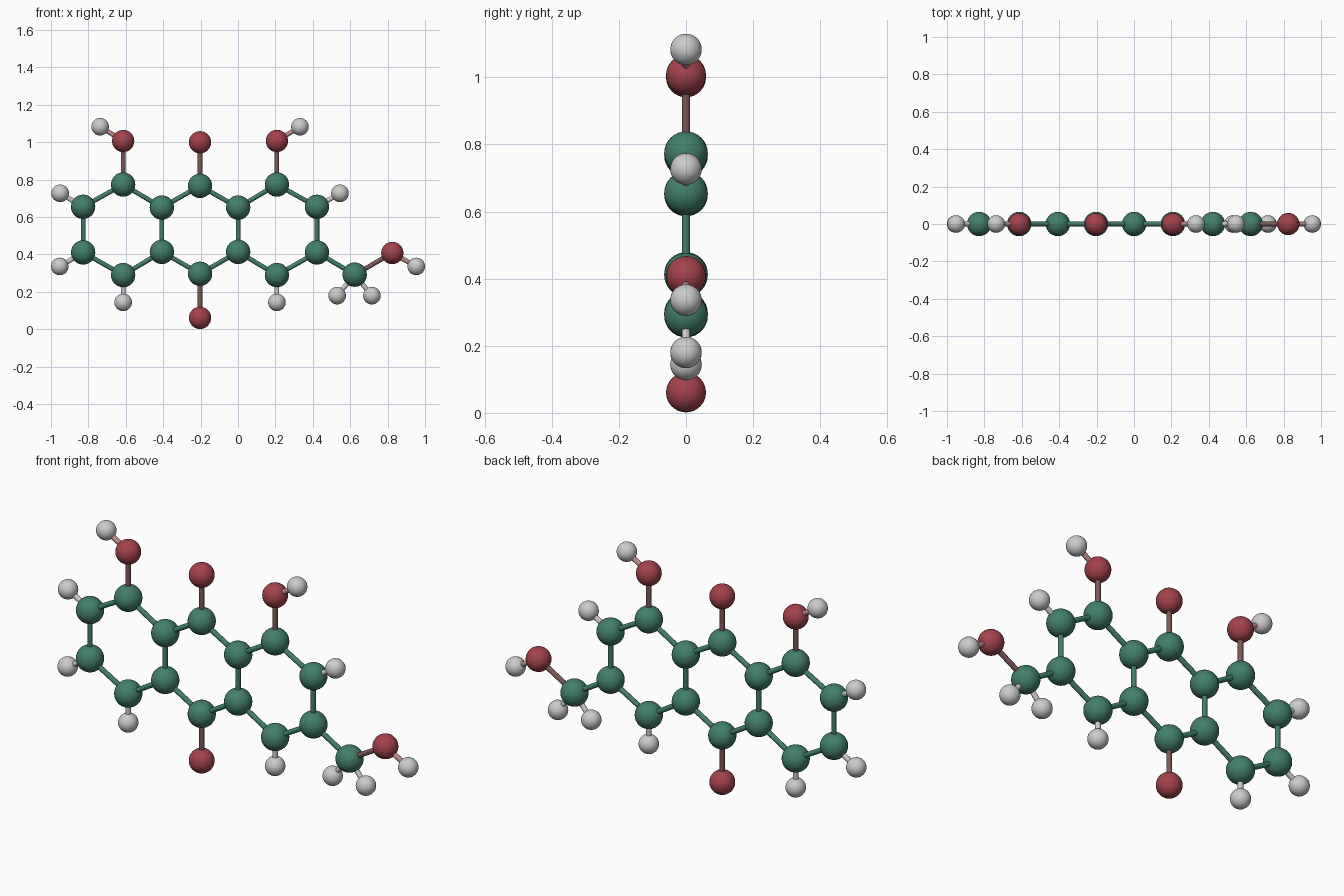
import bpy
from mathutils import Vector

if "Cube" in bpy.data.objects:
    bpy.data.objects.remove(bpy.data.objects["Cube"])

AXIS = -0.203  # x of the mirror line of the three fused rings
RADIUS = {"carbon": 0.065, "oxygen": 0.0595, "hydrogen": 0.047}
BOND_RADIUS = 0.0125


def material(name, rgb):
    m = bpy.data.materials.new(name)
    m.diffuse_color = (*rgb, 1)
    m.use_nodes = True
    m.node_tree.nodes["Principled BSDF"].inputs["Base Color"].default_value = m.diffuse_color
    return m


GREEN = material("green", (0.055, 0.21, 0.145))
RED = material("red", (0.37, 0.055, 0.07))
BROWN = material("brown", (0.20, 0.10, 0.095))
PINK = material("pink", (0.50, 0.26, 0.26))
ATOM_MAT = {"carbon": GREEN, "oxygen": RED, "hydrogen": None}
BOND_MAT = {("carbon", "carbon"): GREEN, ("carbon", "oxygen"): BROWN,
            ("hydrogen", "oxygen"): PINK, ("carbon", "hydrogen"): None}

atoms = []


def finish(name, mat):
    ob = bpy.context.object
    ob.name = name
    if mat:
        ob.data.materials.append(mat)
    bpy.ops.object.shade_smooth_by_angle()


def atom(kind, x, z):
    p = Vector((x, 0, z))
    bpy.ops.mesh.primitive_uv_sphere_add(segments=32, ring_count=16, radius=RADIUS[kind], location=p)
    finish(f"{kind}_atom", ATOM_MAT[kind])
    atoms.append((kind, p))


def bond(a, b):
    kinds = tuple(sorted((a[0], b[0])))
    d = b[1] - a[1]
    bpy.ops.mesh.primitive_cylinder_add(vertices=16, radius=BOND_RADIUS, depth=d.length,
                                        location=(a[1] + b[1]) / 2,
                                        rotation=d.to_track_quat("Z", "Y").to_euler())
    finish(f"{kinds[0]}_{kinds[1]}_bond", BOND_MAT[kinds])


# Middle ring carbons and oxygens on the mirror line
for kind, z in (("carbon", 0.767), ("carbon", 0.297), ("oxygen", 1.0), ("oxygen", 0.061)):
    atom(kind, AXIS, z)

# Mirrored ring carbons, hydroxyl groups and ring hydrogens
PAIRS = [("carbon", 0.204, 0.651), ("carbon", 0.204, 0.414),
         ("carbon", 0.411, 0.774), ("carbon", 0.411, 0.290),
         ("carbon", 0.625, 0.655), ("carbon", 0.625, 0.411),
         ("oxygen", 0.411, 1.007), ("hydrogen", 0.534, 1.083),
         ("hydrogen", 0.748, 0.727), ("hydrogen", 0.411, 0.144)]
for side in (-1, 1):
    for kind, dx, z in PAIRS:
        atom(kind, AXIS + side * dx, z)

# Left ring hydrogen, and the side chain on the right ring
atom("hydrogen", -0.953, 0.336)
for kind, x, z in (("carbon", 0.624, 0.292), ("oxygen", 0.825, 0.408), ("hydrogen", 0.953, 0.336),
                   ("hydrogen", 0.530, 0.180), ("hydrogen", 0.716, 0.180)):
    atom(kind, x, z)

# Bonds between neighbouring atoms
for i, a in enumerate(atoms):
    for b in atoms[i + 1:]:
        hydrogens = (a[0], b[0]).count("hydrogen")
        reach = (0.265, 0.17, 0)[hydrogens]
        if (a[1] - b[1]).length < reach:
            bond(a, b)
